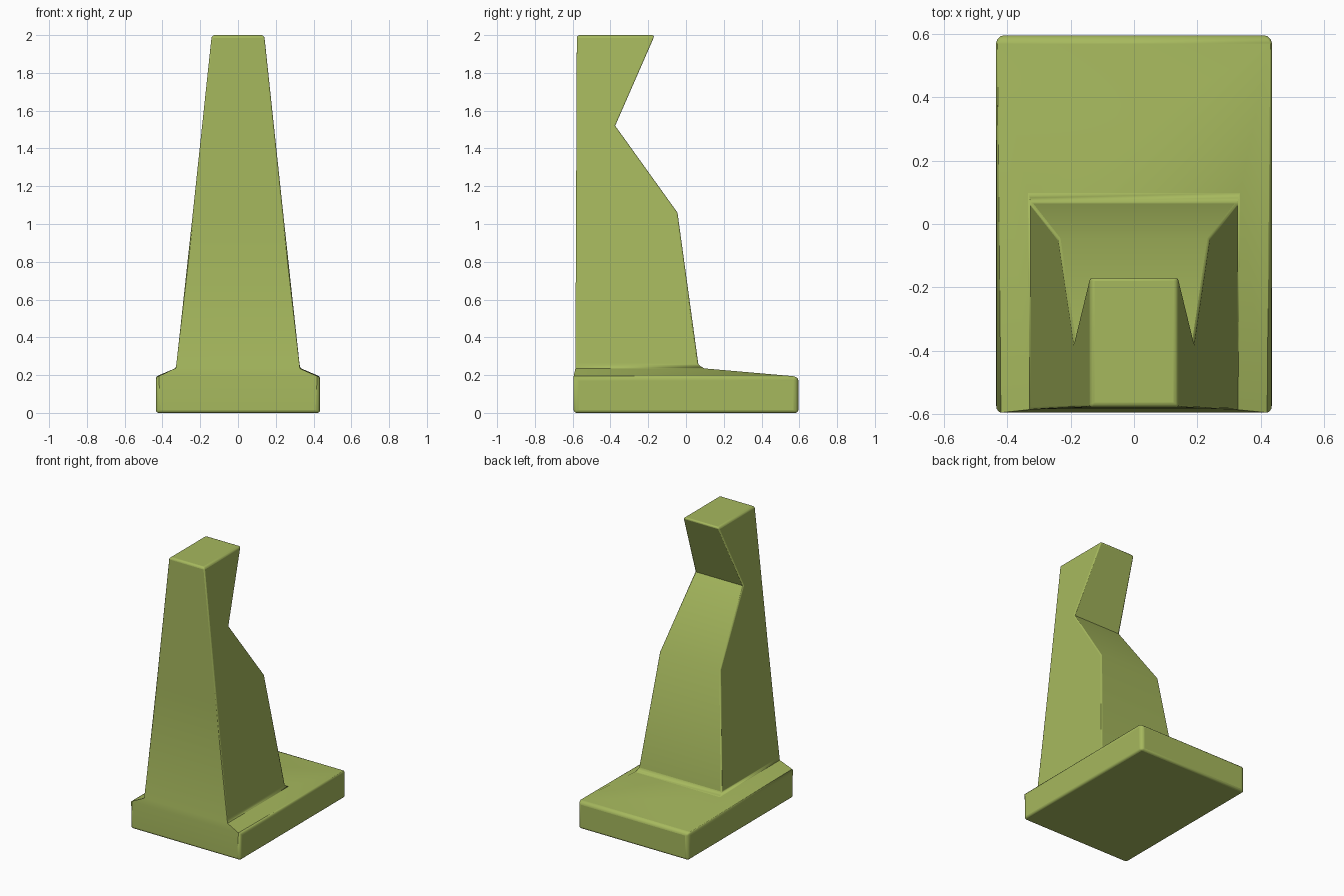
import bpy
import bmesh

if "Cube" in bpy.data.objects:
    bpy.data.objects.remove(bpy.data.objects["Cube"])

green = bpy.data.materials.new("olive green")
green.diffuse_color = (0.38, 0.48, 0.11, 1)
green.use_nodes = True
green.node_tree.nodes["Principled BSDF"].inputs["Base Color"].default_value = green.diffuse_color

# Rectangular cross-sections: half width, front y, back y, z
RINGS = [
    (0.435, -0.595, 0.595, 0.0),    # underside of base
    (0.435, -0.595, 0.595, 0.192),  # rim of base
    (0.328, -0.585, 0.068, 0.238),  # foot of upright
    (0.239, -0.582, -0.045, 1.06),  # belly
    (0.19, -0.580, -0.375, 1.52),   # notch
    (0.139, -0.578, -0.165, 2.0),   # top
]
TOP = len(RINGS) - 1

bm = bmesh.new()
weight = bm.edges.layers.float.new("bevel_weight_edge")
loops = [[bm.verts.new(p) for p in ((-w, a, z), (w, a, z), (w, b, z), (-w, b, z))]
         for w, a, b, z in RINGS]

# Skin the stacked sections
bm.faces.new(loops[0][::-1])
bm.faces.new(loops[TOP])
for lo, hi in zip(loops, loops[1:]):
    for i in range(4):
        j = (i + 1) % 4
        bm.faces.new((lo[i], lo[j], hi[j], hi[i]))

# Soft edges: broad on the base, narrow on the upright, crisp at the notch
def soften(a, b, amount):
    bm.edges.get((a, b))[weight] = amount

for i in range(4):
    j = (i + 1) % 4
    soften(loops[0][i], loops[0][j], 0.6)
    soften(loops[0][i], loops[1][i], 1.0)
    soften(loops[TOP][i], loops[TOP][j], 0.6)
    if i > 0:
        soften(loops[1][i], loops[1][j], 0.8)
        soften(loops[2][i], loops[2][j], 0.9)
    for k in range(2, TOP):
        soften(loops[k][i], loops[k + 1][i], 0.3)

bmesh.ops.recalc_face_normals(bm, faces=bm.faces)
mesh = bpy.data.meshes.new("stand")
bm.to_mesh(mesh)
bm.free()
mesh.materials.append(green)
stand = bpy.data.objects.new("stand", mesh)
bpy.context.collection.objects.link(stand)

bevel = stand.modifiers.new("soft edges", 'BEVEL')
bevel.limit_method = 'WEIGHT'
bevel.width = 0.025
bevel.segments = 3
bevel.use_clamp_overlap = False

bpy.context.view_layer.objects.active = stand
stand.select_set(True)
bpy.ops.object.shade_smooth_by_angle(angle=0.52)
